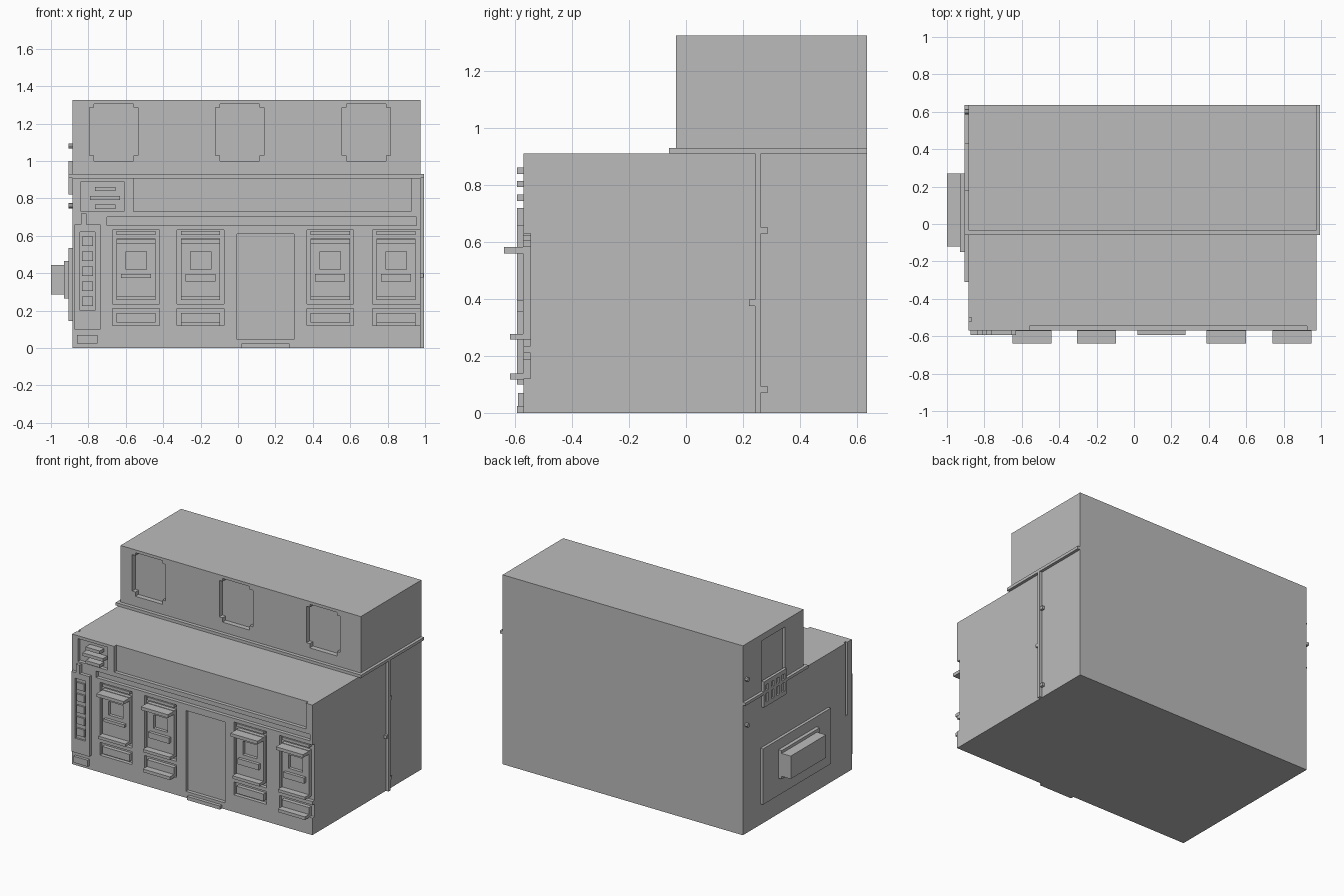
import bpy, bmesh, math
from mathutils import Matrix

cube = bpy.data.objects.get("Cube")
if cube:
    bpy.data.objects.remove(cube, do_unlink=True)

# one flat grey
GREY = (0.5, 0.5, 0.5, 1.0)
grey = bpy.data.materials.new("plain grey")
grey.use_nodes = True
grey.diffuse_color = GREY
grey.node_tree.nodes["Principled BSDF"].inputs["Base Color"].default_value = GREY


def add(name, bm):
    mesh = bpy.data.meshes.new(name)
    bm.to_mesh(mesh)
    bm.free()
    mesh.materials.append(grey)
    obj = bpy.data.objects.new(name, mesh)
    bpy.context.scene.collection.objects.link(obj)
    return obj


def box(name, x0, x1, y0, y1, z0, z1):
    bm = bmesh.new()
    size = Matrix.Diagonal((x1 - x0, y1 - y0, z1 - z0, 1))
    mid = Matrix.Translation(((x0 + x1) / 2, (y0 + y1) / 2, (z0 + z1) / 2))
    bmesh.ops.create_cube(bm, size=1, matrix=mid @ size)
    return add(name, bm)


def cut(target, *bounds):
    """Remove a box-shaped recess from the target."""
    cutter = box("cutter", *bounds)
    cutter.hide_render = True
    mod = target.modifiers.new("recess", 'BOOLEAN')
    mod.operation = 'DIFFERENCE'
    mod.solver = 'EXACT'
    mod.object = cutter
    graph = bpy.context.evaluated_depsgraph_get()
    graph.update()
    mesh = bpy.data.meshes.new_from_object(target.evaluated_get(graph))
    target.modifiers.clear()
    target.data = mesh
    bpy.data.objects.remove(cutter, do_unlink=True)


def bolt(name, x, y, z, r=0.014, depth=0.022):
    bm = bmesh.new()
    place = Matrix.Translation((x, y, z)) @ Matrix.Rotation(math.pi / 2, 4, 'Y')
    bmesh.ops.create_cone(bm, cap_ends=True, segments=8, radius1=r, radius2=r,
                          depth=depth, matrix=place)
    return add(name, bm)


LEFT, RIGHT, FRONT, BACK = -0.885, 0.975, -0.57, 0.635
INNER, OUT = -0.545, -0.8      # back of the front recesses; clear of the wall

# main storey, upper storey and the ledge between them
ground_floor = box("ground_floor", LEFT, RIGHT, FRONT, BACK, 0, 0.91)
upper_floor = box("upper_floor", LEFT, RIGHT, -0.035, BACK, 0.93, 1.325)
box("cornice", -0.905, 0.995, -0.06, BACK, 0.91, 0.93)

# fascia, band, notice board and door recesses
cut(ground_floor, -0.56, 0.925, OUT, INNER, 0.73, 1.0)
cut(ground_floor, -0.70, 0.955, OUT, INNER, 0.655, 0.70)
cut(ground_floor, -0.84, -0.61, OUT, INNER, 0.73, 0.89)
cut(ground_floor, -0.005, 0.30, OUT, INNER, 0.045, 0.61)
cut(ground_floor, -1.0, -0.87, -0.52, -0.50, 0.40, 1.0)
box("door_step", 0.02, 0.275, -0.593, FRONT, 0, 0.025)

# ground floor windows
for i, c in enumerate((-0.545, -0.2, 0.493, 0.845)):
    edge = 1.1 if i == 3 else c + 0.125
    cut(ground_floor, c - 0.125, edge, OUT, INNER, 0.235, 0.63)
    cut(ground_floor, c - 0.125, edge, OUT, INNER, 0.12, 0.21)
    n = "window_%d_" % (i + 1)
    frame = box(n + "frame", c - 0.105, c + 0.105, -0.572, INNER, 0.257, 0.585)
    cut(frame, c - 0.055, c + 0.055, OUT, -0.55, 0.42, 0.515)
    box(n + "top_bar", c - 0.105, c + 0.105, -0.572, INNER, 0.605, 0.625)
    box(n + "canopy", c - 0.105, c + 0.105, -0.638, INNER, 0.56, 0.582)
    low = 0.375 if i == 0 else 0.355
    box(n + "rail", c - 0.08, c + 0.08, -0.593, INNER, low, 0.395)
    box(n + "sill", c - 0.105, c + 0.105, -0.617, INNER, 0.257, 0.277)
    box(n + "lower_panel", c - 0.105, c + 0.105, -0.572, INNER, 0.137, 0.187)
    if i % 2:
        box(n + "lower_ledge", c - 0.105, c + 0.105, -0.617, INNER, 0.117, 0.139)

# notice board bars
for z, half in ((0.85, 0.055), (0.803, 0.08), (0.755, 0.055)):
    box("notice_bar", -0.71 - half, -0.71 + half, -0.593, INNER, z - 0.011, z + 0.011)

# upright sign with plain blocks
sign = box("upright_sign", -0.875, -0.735, -0.593, FRONT, 0.10, 0.66)
cut(sign, -0.845, -0.765, OUT, -0.58, 0.20, 0.62)
for k in range(5):
    z = 0.25 + k * 0.08
    box("sign_block", -0.835, -0.775, -0.593, -0.578, z - 0.025, z + 0.025)
box("sign_bracket", -0.84, -0.81, -0.593, FRONT, 0.66, 0.72)
box("sign_foot", -0.86, -0.75, -0.59, FRONT, 0.025, 0.07)

# upper floor front windows with stepped corners
for c in (-0.665, 0.01, 0.685):
    cut(upper_floor, c - 0.13, c + 0.13, OUT, 0.0, 1.03, 1.285)
    cut(upper_floor, c - 0.105, c + 0.105, OUT, 0.0, 1.0, 1.305)

# left side window and its railing
cut(upper_floor, -1.0, -0.865, 0.17, 0.43, 0.96, 1.28)
railing = box("side_railing", -0.905, LEFT, 0.18, 0.43, 0.82, 1.0)
for k in range(4):
    y = 0.215 + k * 0.06
    cut(railing, -1.0, -0.893, y - 0.015, y + 0.015, 0.85, 0.97)

# left side panel and vent box
box("side_panel", -0.905, LEFT, -0.31, 0.44, 0.145, 0.535)
box("vent_flange", -0.93, -0.905, -0.15, 0.27, 0.265, 0.465)
box("vent_box", -1.0, -0.93, -0.12, 0.27, 0.285, 0.445)
for z in (0.76, 1.08):
    bolt("side_bolt", -0.895, 0.60, z)

# right side drainpipe and clips
box("drainpipe", RIGHT, 0.995, 0.242, 0.263, 0, 0.91)
for y, z in ((0.263, 0.64), (0.221, 0.387), (0.263, 0.082)):
    box("pipe_clip", RIGHT, 0.993, y, y + 0.024, z - 0.011, z + 0.011)
